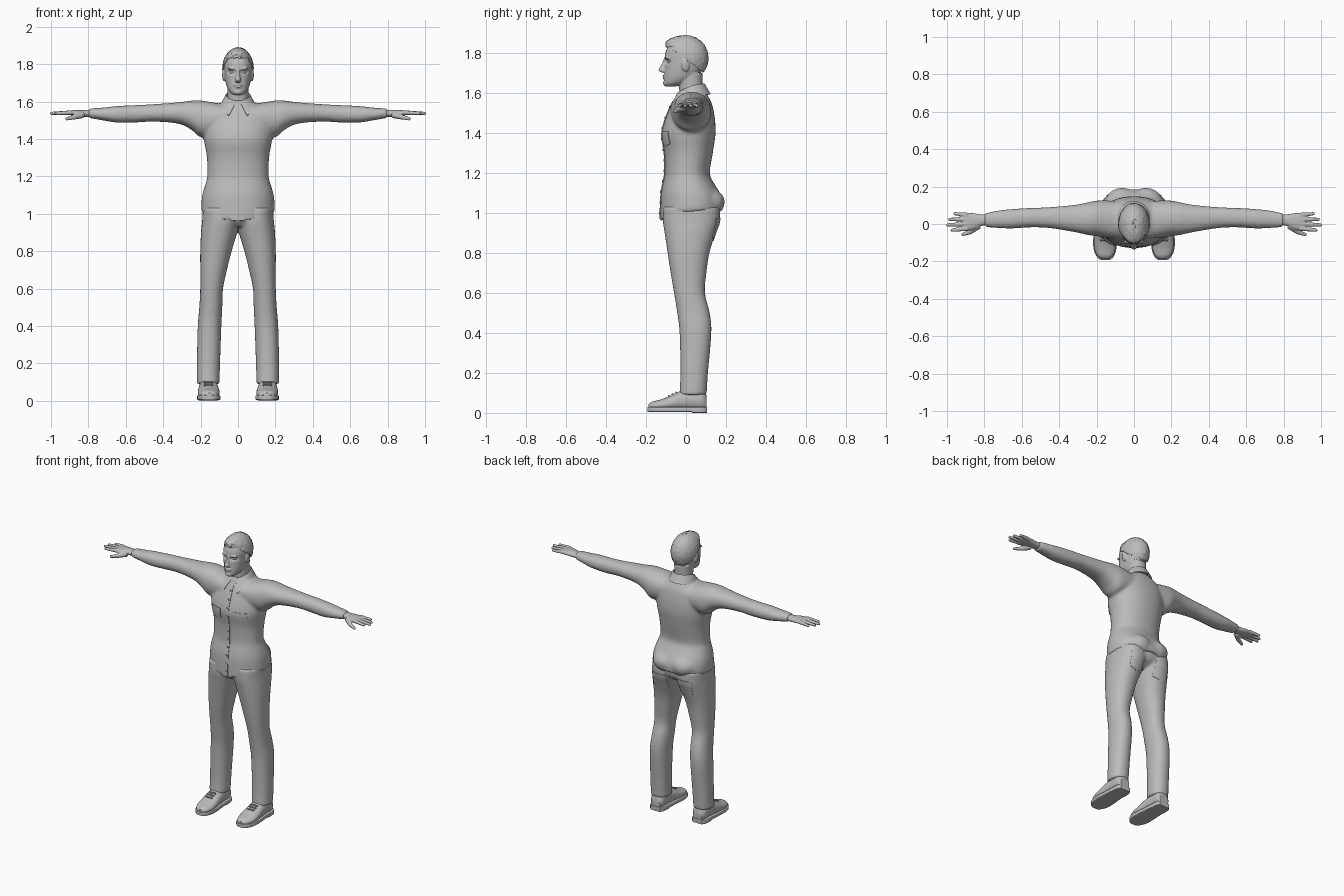
import bpy, bmesh, math, random
from mathutils import Vector, Matrix
from mathutils.bvhtree import BVHTree

if "Cube" in bpy.data.objects:
    bpy.data.objects.remove(bpy.data.objects["Cube"])

random.seed(4)
grey = bpy.data.materials.new("plain_grey")
grey.diffuse_color = (0.5, 0.5, 0.5, 1)
grey.use_nodes = True
grey.node_tree.nodes["Principled BSDF"].inputs["Base Color"].default_value = grey.diffuse_color
ORDER = {'x': (2, 0, 1), 'y': (0, 2, 1), 'z': (0, 1, 2)}   # (a, b, t) -> xyz


def spline(rows, steps):
    """Catmull-Rom interpolation of loft rows."""
    out = []
    for i in range(len(rows) - 1):
        p = [rows[max(i - 1, 0)], rows[i], rows[i + 1], rows[min(i + 2, len(rows) - 1)]]
        for s in range(steps):
            t = s / steps
            out.append([0.5 * (2 * b + (c - a) * t + (2 * a - 5 * b + 4 * c - d) * t * t
                        + (3 * b - a - 3 * c + d) * t ** 3) for a, b, c, d in zip(*p)])
    return out + [rows[-1]]


def loft(bm, rows, axis='z', mirror=False, n=32, power=2.2, steps=4, warp=None):
    """Rows are (t, a0, a1, b0, b1): rounded sections along an axis."""
    for side in ((1, -1) if mirror else (1,)):
        rings = []
        for t, a0, a1, b0, b1 in spline(rows, steps):
            ring = []
            for k in range(n):
                c, s = math.cos(2 * math.pi * k / n), math.sin(2 * math.pi * k / n)
                a = (a0 + a1) / 2 + (a1 - a0) / 2 * math.copysign(abs(c) ** (2 / power), c)
                b = (b0 + b1) / 2 + (b1 - b0) / 2 * math.copysign(abs(s) ** (2 / power), s)
                abt = (a, b, t + (warp(t, s) if warp else 0))
                co = [abt[i] for i in ORDER[axis]]
                if axis == 'x':
                    co = [t, a, b]
                ring.append(bm.verts.new((co[0] * side, co[1], co[2])))
            rings.append(ring)
        for r, q in zip(rings, rings[1:]):
            for k in range(n):
                bm.faces.new((r[k], r[(k + 1) % n], q[(k + 1) % n], q[k]))
        bm.faces.new(rings[0])
        bm.faces.new(rings[-1])


def ball(bm, centre, radii, mirror=False, tilt=0):
    for side in ((1, -1) if mirror else (1,)):
        m = (Matrix.Translation((centre[0] * side, centre[1], centre[2]))
             @ Matrix.Rotation(tilt, 4, 'X') @ Matrix.Diagonal((*radii, 1)))
        bmesh.ops.create_uvsphere(bm, u_segments=16, v_segments=10, radius=1, matrix=m)


def rod(bm, p, q, r0, r1, mirror=False, n=12):
    for side in ((1, -1) if mirror else (1,)):
        a, b = Vector((p[0] * side, p[1], p[2])), Vector((q[0] * side, q[1], q[2]))
        m = Matrix.Translation((a + b) / 2) @ (b - a).to_track_quat('Z', 'Y').to_matrix().to_4x4()
        bmesh.ops.create_cone(bm, cap_ends=True, segments=n, radius1=r0, radius2=r1,
                              depth=(b - a).length, matrix=m)


def finish(name, bm, voxel=0, smooth=0, solid=0, angle=40):
    bmesh.ops.recalc_face_normals(bm, faces=bm.faces)
    mesh = bpy.data.meshes.new(name)
    bm.to_mesh(mesh)
    bm.free()
    mesh.materials.append(grey)
    ob = bpy.data.objects.new(name, mesh)
    bpy.context.collection.objects.link(ob)
    if voxel:
        md = ob.modifiers.new("fuse", 'REMESH')
        md.mode, md.voxel_size = 'VOXEL', voxel
    if smooth:
        md = ob.modifiers.new("soften", 'SMOOTH')
        md.factor, md.iterations = 0.5, smooth
    if solid:
        md = ob.modifiers.new("thickness", 'SOLIDIFY')
        md.thickness, md.offset = solid, 0
    bpy.ops.object.select_all(action='DESELECT')
    ob.select_set(True)
    bpy.context.view_layer.objects.active = ob
    bpy.ops.object.convert(target='MESH')
    bpy.ops.object.shade_smooth_by_angle(angle=math.radians(angle))
    return ob


def tree(ob):
    return BVHTree.FromPolygons([v.co for v in ob.data.vertices],
                                [p.vertices[:] for p in ob.data.polygons])


def surface_y(bvh, x, z, d):
    hit = bvh.ray_cast(Vector((x, -d, z)), Vector((0, d, 0)))[0]
    return hit.y if hit else 0


def patch(name, bvh, x0, x1, z0, z1, d=1, mirror=False, point=0, n=10):
    """Thin cloth plate laid on a surface, seen along d * y."""
    bm = bmesh.new()
    for side in ((1, -1) if mirror else (1,)):
        grid = []
        for j in range(n + 1):
            for i in range(n + 1):
                u, v = i / n, j / n
                x = side * (x0 + (x1 - x0) * u)
                z = z0 + (z1 - z0) * v + point * abs(2 * u - 1) * (1 - v)
                grid.append(bm.verts.new((x, surface_y(bvh, x, z, d) - d * 0.001, z)))
        for j in range(n):
            for i in range(n):
                k = j * (n + 1) + i
                bm.faces.new((grid[k], grid[k + 1], grid[k + n + 2], grid[k + n + 1]))
    finish(name, bm, solid=0.006)


# Shirt: torso, seat and sleeves fused, with a hem dipping at the front
def hem(t, s):
    return -0.055 * max(0, -s) ** 3 * max(0, min(1, (1.12 - t) / 0.1))


body = [(1.01, .196, -.128, .183), (1.05, .196, -.128, .186), (1.1, .191, -.125, .17),
        (1.15, .177, -.115, .14), (1.2, .164, -.106, .119), (1.3, .166, -.108, .134),
        (1.38, .18, -.121, .146), (1.42, .185, -.118, .148), (1.48, .185, -.1, .144),
        (1.54, .17, -.075, .132), (1.575, .12, -.055, .117), (1.605, .075, -.045, .098)]
bm = bmesh.new()
loft(bm, [(z, -w, w, f, b) for z, w, f, b in body], n=48, warp=hem)
loft(bm, [(.06, -.08, .12, 1.45, 1.583), (.13, -.075, .125, 1.42, 1.595),
          (.20, -.065, .125, 1.41, 1.606), (.25, -.058, .115, 1.45, 1.605),
          (.32, -.043, .102, 1.482, 1.596), (.45, -.022, .09, 1.493, 1.586),
          (.55, -.018, .086, 1.488, 1.581), (.65, -.024, .08, 1.488, 1.576),
          (.72, -.022, .073, 1.499, 1.568), (.80, -.016, .057, 1.513, 1.563)],
     'x', mirror=True)
ball(bm, (.065, .112, 1.055), (.09, .083, .07), mirror=True)
shirt = finish("shirt", bm, voxel=.009, smooth=5)
skin = tree(shirt)

# Shirt front: button strip, buttons, chest pockets and flaps
patch("button_strip", skin, -.014, .014, .97, 1.56, n=24)
patch("chest_pockets", skin, .05, .13, 1.335, 1.41, mirror=True, point=.012)
bm = bmesh.new()
for i in range(11):
    z = 1.0 + i * .053
    y = surface_y(skin, 0, z, 1)
    rod(bm, (0, y, z), (0, y - .007, z), .006, .006)
finish("buttons", bm)

# Collar: a folded band, open at the front with long points
bm = bmesh.new()
rows, n = [], 40
for i in range(n + 1):
    a = math.radians(-90 + 8 + 344 * i / n)
    c, s = math.cos(a), math.sin(a)
    f = (1 - s) / 2
    tip = f ** 8
    low = Vector((.092 * c, .022 + .098 * s, 1.595 - .03 * f))
    low += Vector((math.copysign(.037, c) * tip, -.008 * tip, -.042 * tip))
    rows.append([bm.verts.new(p) for p in ((.062 * c, .026 + .062 * s, 1.59),
                (.066 * c, .026 + .068 * s, 1.645 - .045 * f ** 2), low)])
for r, q in zip(rows, rows[1:]):
    for k in range(2):
        bm.faces.new((r[k], q[k], q[k + 1], r[k + 1]))
finish("collar", bm, solid=.006)

# Trousers: hips and two legs fused
bm = bmesh.new()
loft(bm, [(.93, -.12, .12, -.08, .10), (.97, -.184, .184, -.115, .158),
          (1.04, -.187, .187, -.118, .17)])
loft(bm, [(.09, .099, .22, -.033, .103), (.2, .096, .22, -.028, .11),
          (.4, .089, .215, -.032, .127), (.5, .084, .207, -.044, .119),
          (.6, .080, .202, -.06, .095), (.7, .059, .202, -.077, .102),
          (.8, .034, .202, -.092, .117), (.9, .004, .198, -.107, .148),
          (.96, -.01, .192, -.116, .168), (1.03, -.01, .188, -.116, .17)], mirror=True)
trousers = finish("trousers", bm, voxel=.008, smooth=4)
patch("back_pockets", tree(trousers), .045, .145, .86, .975, d=-1, mirror=True, point=.02)

# Shoes: rounded uppers, flat soles, heels and laces
foot = [(.102, .125, .19, .09), (.08, .112, .205, .115), (.03, .108, .208, .12),
        (-.03, .104, .211, .108), (-.08, .099, .214, .085), (-.13, .099, .212, .066),
        (-.17, .113, .195, .056), (-.188, .135, .172, .042)]
bm = bmesh.new()
loft(bm, [(y, a, b, .012, t) for y, a, b, t in foot], 'y', mirror=True)
finish("shoe_uppers", bm)
bm = bmesh.new()
loft(bm, [(y * 1.03, a - .004, b + .004, .004, .03) for y, a, b, t in foot], 'y',
     mirror=True, power=8)
loft(bm, [(y * 1.03, a - .004, b + .004, 0, .02) for y, a, b, t in foot[:3]], 'y',
     mirror=True, power=8)
finish("shoe_soles", bm)
bm = bmesh.new()
for y, z in ((-.05, .102), (-.068, .094), (-.086, .085)):
    rod(bm, (.133, y, z), (.182, y, z), .005, .005, mirror=True, n=8)
finish("shoe_laces", bm)

# Hands: palm, four fingers and a thumb fused
bm = bmesh.new()
loft(bm, [(.78, -.003, .05, 1.518, 1.556), (.82, -.012, .052, 1.518, 1.555),
          (.86, -.03, .058, 1.522, 1.555), (.9, -.034, .06, 1.528, 1.552),
          (.912, -.03, .057, 1.532, 1.55)], 'x', mirror=True)
for y0, y1, tip in ((-.025, -.033, .972), (-.001, -.005, .996), (.024, .025, .985), (.048, .055, .958)):
    rod(bm, (.89, y0, 1.541), (tip, y1, 1.537), .0125, .009, mirror=True)
    ball(bm, (tip, y1, 1.537), (.009, .009, .009), mirror=True)
rod(bm, (.83, -.008, 1.53), (.88, -.045, 1.516), .019, .013, mirror=True)
rod(bm, (.875, -.042, 1.517), (.915, -.056, 1.508), .013, .009, mirror=True)
ball(bm, (.915, -.056, 1.508), (.009, .009, .009), mirror=True)
finish("hands", bm, voxel=.004, smooth=2)

# Head: neck, skull, nose, brows, lips, chin and ears fused, then eye sockets pressed in
bm = bmesh.new()
loft(bm, [(1.56, -.06, .06, -.03, .088), (1.62, -.056, .056, -.034, .082),
          (1.70, -.057, .057, -.04, .084)])
skull = [(1.634, .02, -.104, -.05), (1.65, .043, -.11, 0), (1.68, .06, -.109, .05),
         (1.72, .07, -.107, .083), (1.76, .074, -.106, .099), (1.80, .076, -.104, .102),
         (1.84, .063, -.087, .086), (1.868, .04, -.055, .055)]
loft(bm, [(z, -w, w, f, b) for z, w, f, b in skull])
loft(bm, [(1.704, -.015, .015, -.122, -.09), (1.716, -.016, .016, -.138, -.09),
          (1.74, -.010, .010, -.125, -.09), (1.775, -.009, .009, -.11, -.09)])
ball(bm, (.03, -.094, 1.776), (.025, .014, .008), mirror=True)
ball(bm, (0, -.108, 1.688), (.023, .010, .006))
ball(bm, (0, -.106, 1.676), (.020, .011, .006))
ball(bm, (0, -.102, 1.65), (.022, .014, .013))
ball(bm, (.075, -.004, 1.742), (.010, .020, .034), mirror=True, tilt=.2)
head = finish("head", bm, voxel=.004, smooth=3)
for v in head.data.vertices:
    if v.co.y < -.05:
        d = math.hypot((abs(v.co.x) - .031) / .02, (v.co.z - 1.758) / .012)
        v.co.y += .011 * max(0, 1 - d * d / 2)
bm = bmesh.new()
ball(bm, (.031, -.079, 1.757), (.014, .013, .009), mirror=True)
finish("eyes", bm)

# Hair: short cropped cap with an uneven surface and a raised fringe
bm = bmesh.new()
bmesh.ops.create_icosphere(bm, subdivisions=5, radius=1)
for v in bm.verts:
    k = 1 + random.uniform(-.012, .018)
    v.co = Vector((v.co.x * .081 * k, v.co.y * .109 * k, 1.776 + v.co.z * .111 * k))
    if v.co.z > 1.825:
        v.co.y -= .022 * max(0, min(1, -v.co.y / .06)) * min(1, (v.co.z - 1.825) / .03)
low = [v for v in bm.verts
       if v.co.z < (1.828 if v.co.y < -.065 else 1.765 - .75 * v.co.y)]
bmesh.ops.delete(bm, geom=low, context='VERTS')
finish("hair", bm, solid=.005, angle=30)
